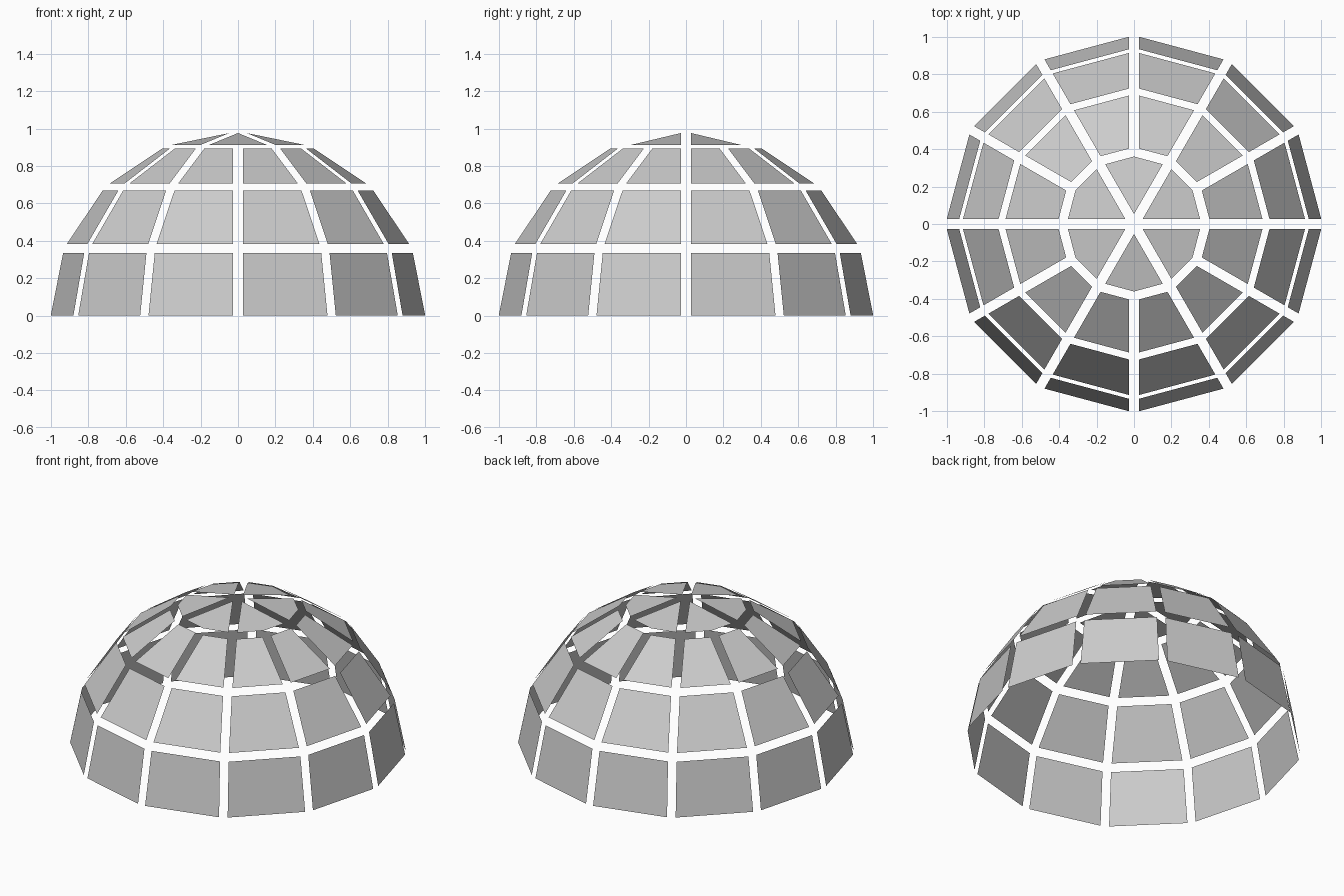
import bpy, bmesh
from math import sin, cos, pi

if "Cube" in bpy.data.objects:
    bpy.data.objects.remove(bpy.data.objects["Cube"])

SEG = 12            # sides around the dome
R = 1.0135          # radius before the gaps are cut
GAP = 0.0265        # half the width of the gap between panels


def point(level, k):
    lat, lon = level * pi / 8, k * 2 * pi / SEG
    return (R * cos(lat) * cos(lon), R * cos(lat) * sin(lon), R * sin(lat) - GAP)


def panels(name, outlines):
    """Build separate flat panels, each shrunk inward to leave an even gap."""
    bm = bmesh.new()
    for pts in outlines:
        bm.faces.new([bm.verts.new(p) for p in pts])
    bm.normal_update()
    rim = bmesh.ops.inset_individual(bm, faces=bm.faces[:], thickness=GAP,
                                     use_even_offset=True)["faces"]
    bmesh.ops.delete(bm, geom=rim, context='FACES')
    me = bpy.data.meshes.new(name)
    bm.to_mesh(me)
    bm.free()
    ob = bpy.data.objects.new(name, me)
    bpy.context.collection.objects.link(ob)
    print(name, [tuple(round(c, 3) for c in v.co) for v in me.vertices][:4])


# three rings of twelve wall panels
for i, name in enumerate(("lower_panels", "middle_panels", "upper_panels")):
    panels(name, [(point(i, k), point(i, k + 1), point(i + 1, k + 1), point(i + 1, k))
                  for k in range(SEG)])

# six kite-shaped cap panels, each spanning two segments
panels("cap_panels", [(point(3, k), point(3, k + 1), point(3, k + 2), (0, 0, R - GAP))
                      for k in range(0, SEG, 2)])
